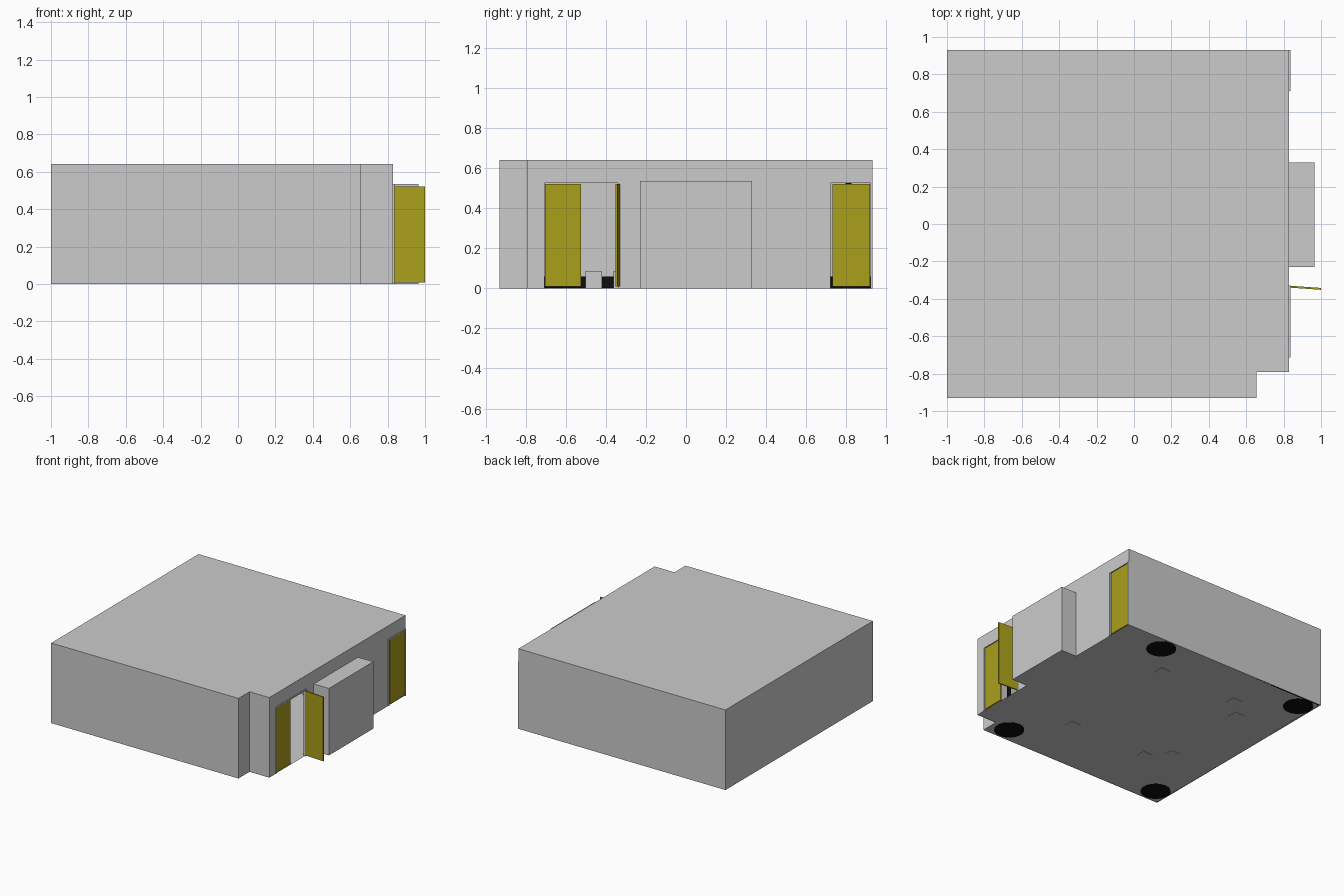
import bpy, bmesh, math

if "Cube" in bpy.data.objects:
    bpy.data.objects.remove(bpy.data.objects["Cube"])

H, DOOR_H = 0.64, 0.535     # wall height, opening height
X, Y = 0.83, 0.93           # right wall, back wall
FLOOR = 0.002


def material(name, rgb):
    m = bpy.data.materials.new(name)
    m.diffuse_color = (*rgb, 1)
    m.use_nodes = True
    m.node_tree.nodes["Principled BSDF"].inputs["Base Color"].default_value = m.diffuse_color
    return m


BLACK = material("black", (0.004, 0.004, 0.004))
OLIVE = material("olive", (0.4, 0.35, 0.01))


def make(name, bm, mat=None):
    me = bpy.data.meshes.new(name)
    bm.to_mesh(me)
    bm.free()
    ob = bpy.data.objects.new(name, me)
    bpy.context.collection.objects.link(ob)
    if mat:
        me.materials.append(mat)
    return ob


def box(name, lo, hi, mat=None):
    bm = bmesh.new()
    bmesh.ops.create_cube(bm, size=1)
    for v in bm.verts:
        v.co = [(lo[i] + hi[i]) / 2 + v.co[i] * (hi[i] - lo[i]) for i in range(3)]
    return make(name, bm, mat)


def cylinder(name, x, y, z0, z1, r, mat, sides=32):
    bm = bmesh.new()
    bmesh.ops.create_cone(bm, cap_ends=True, segments=sides,
                          radius1=r, radius2=r, depth=z1 - z0)
    bmesh.ops.translate(bm, verts=bm.verts, vec=(x, y, (z0 + z1) / 2))
    ob = make(name, bm, mat)
    for p in ob.data.polygons:
        p.use_smooth = len(p.vertices) == 4
    return ob


# Room shell: thin walls, floor, ceiling and a shallow alcove on the right
bm = bmesh.new()


def face(*pts):
    bm.faces.new([bm.verts.new(p) for p in pts])


plan = [(X, -0.79), (X, Y), (-1, Y), (-1, -Y), (0.655, -Y), (0.655, -0.79)]
face(*[(x, y, H) for x, y in plan])
face(*[(x, y, FLOOR) for x, y in reversed(plan)])
for (x0, y0), (x1, y1) in zip(plan[1:], plan[2:] + plan[:1]):
    face((x0, y0, 0), (x1, y1, 0), (x1, y1, H), (x0, y0, H))


def right_panel(x, y0, y1, z0, z1):
    face((x, y0, z0), (x, y1, z0), (x, y1, z1), (x, y0, z1))


A0, A1, AX = -0.23, 0.33, 0.965
for y0, y1 in [(-0.79, -0.715), (-0.33, A0), (A1, 0.71)]:
    right_panel(X, y0, y1, 0, DOOR_H)
right_panel(X, -0.79, Y, DOOR_H, H)
right_panel(AX, A0, A1, 0, DOOR_H)
face((X, A0, 0), (AX, A0, 0), (AX, A0, DOOR_H), (X, A0, DOOR_H))
face((AX, A1, 0), (X, A1, 0), (X, A1, DOOR_H), (AX, A1, DOOR_H))
face((X, A0, DOOR_H), (AX, A0, DOOR_H), (AX, A1, DOOR_H), (X, A1, DOOR_H))
face((X, A1, 0), (AX, A1, 0), (AX, A0, 0), (X, A0, 0))
bmesh.ops.remove_doubles(bm, verts=bm.verts, dist=1e-5)
make("room_shell", bm)

# Door frames
for tag, y0, y1 in [("double", -0.715, -0.33), ("single", 0.71, Y)]:
    w, a, b = 0.01, X - 0.012, X + 0.006
    box(tag + "_frame_left", (a, y0, 0), (b, y0 + w, DOOR_H))
    box(tag + "_frame_right", (a, y1 - w, 0), (b, y1, DOOR_H))
    box(tag + "_frame_top", (a, y0 + w, DOOR_H - w), (b, y1 - w, DOOR_H))

# Door leaves: two closed, one swung open
box("closed_leaf", (X - 0.008, -0.703, 0.008), (X + 0.002, -0.524, 0.521), OLIVE)
box("single_door", (X - 0.008, 0.73, 0.008), (X + 0.002, 0.918, 0.521), OLIVE)
leaf = box("open_leaf", (0, -0.005, 0.008), (0.17, 0.005, 0.521), OLIVE)
leaf.location = (X, -0.335, 0)
leaf.rotation_euler.z = math.radians(-4)

# Skirting along the far and side walls
box("skirting_left", (-0.995, -0.925, FLOOR), (-0.985, 0.925, 0.058), BLACK)
for s in (-1, 1):
    y = sorted((s * 0.925, s * 0.915))
    box("skirting_side", (-0.985, y[0], FLOOR), (0.65, y[1], 0.058), BLACK)

# Corner stands: round base and pole
for x, y in [(0.42, 0.81), (-0.885, 0.81), (0.51, -0.81), (-0.885, -0.81)]:
    cylinder("stand_base", x, y, 0, 0.055, 0.11, BLACK)
    cylinder("stand_pole", x, y, 0.055, 0.53, 0.015, BLACK, 16)

# Cube stools
for x, y in [(0.2, 0.56), (-0.485, 0.56), (-0.63, 0.41),
             (0.2, -0.46), (-0.485, -0.46), (-0.63, -0.32)]:
    box("cube_stool", (x - 0.042, y - 0.042, 0), (x + 0.042, y + 0.042, 0.085))
